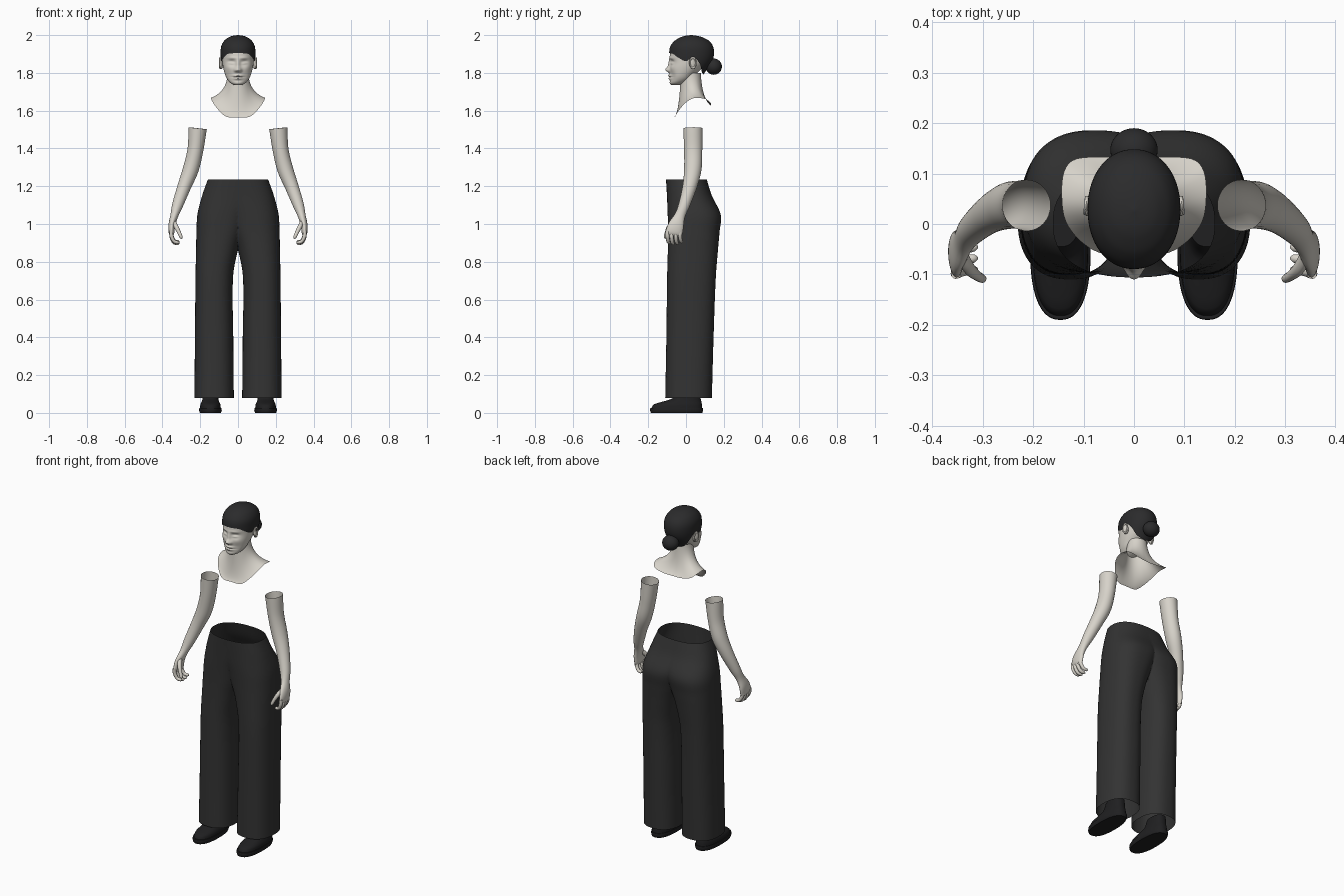
import bpy, bmesh, math
from mathutils import Vector

cube = bpy.data.objects.get("Cube")
if cube:
    bpy.data.objects.remove(cube, do_unlink=True)


def material(name, rgb):
    m = bpy.data.materials.new(name)
    m.use_nodes = True
    m.diffuse_color = (*rgb, 1)
    bsdf = next(n for n in m.node_tree.nodes if n.type == 'BSDF_PRINCIPLED')
    bsdf.inputs["Base Color"].default_value = (*rgb, 1)
    return m


SKIN = material("pale skin", (0.68, 0.65, 0.59))
HAIR = material("dark hair", (0.024, 0.024, 0.025))
CLOTH = material("charcoal cloth", (0.033, 0.033, 0.033))
LEATHER = material("black leather", (0.014, 0.014, 0.015))


def spline(keys, t):
    """Smooth interpolation of rows (t, values...)."""
    t = min(max(t, keys[0][0]), keys[-1][0])
    i = 0
    while i < len(keys) - 2 and t > keys[i + 1][0]:
        i += 1
    a, b = keys[i], keys[i + 1]
    p, q = keys[max(i - 1, 0)], keys[min(i + 2, len(keys) - 1)]
    h = b[0] - a[0]
    s = (t - a[0]) / h
    out = []
    for k in range(1, len(a)):
        m0 = (b[k] - p[k]) / (b[0] - p[0]) * h
        m1 = (q[k] - a[k]) / (q[0] - a[0]) * h
        out.append((2*s**3 - 3*s*s + 1)*a[k] + (s**3 - 2*s*s + s)*m0
                   + (3*s*s - 2*s**3)*b[k] + (s**3 - s*s)*m1)
    return out


def skin_rings(name, rings, mat, caps=(False, False), mirror=False, cut=False, angle=50):
    """Join closed rings of points into one smooth surface."""
    bm = bmesh.new()
    vs = [[bm.verts.new(p) for p in r] for r in rings]
    n = len(vs[0])
    for a, b in zip(vs, vs[1:]):
        for i in range(n):
            bm.faces.new((a[i], a[(i + 1) % n], b[(i + 1) % n], b[i]))
    if caps[0]:
        bm.faces.new(vs[0])
    if caps[1]:
        bm.faces.new(vs[-1])
    bmesh.ops.recalc_face_normals(bm, faces=bm.faces[:])
    if cut:  # keep only the half with positive x
        bmesh.ops.bisect_plane(bm, geom=bm.verts[:] + bm.edges[:] + bm.faces[:], dist=1e-5,
                               plane_co=(0, 0, 0), plane_no=(1, 0, 0), clear_inner=True)
    me = bpy.data.meshes.new(name)
    bm.to_mesh(me)
    bm.free()
    me.materials.append(mat)
    ob = bpy.data.objects.new(name, me)
    bpy.context.collection.objects.link(ob)
    finish(ob, mirror, angle)
    return ob


def finish(ob, mirror=False, angle=50):
    bpy.ops.object.select_all(action='DESELECT')
    ob.select_set(True)
    bpy.context.view_layer.objects.active = ob
    bpy.ops.object.shade_smooth_by_angle(angle=math.radians(angle))
    if mirror:
        mod = ob.modifiers.new("Mirror", 'MIRROR')
        mod.merge_threshold = 0.0005


def oval(z, cx, rx, front, back, a, power):
    """Point on a rounded oval; angle 0 is the front."""
    s, c = math.sin(a), math.cos(a)
    bend = lambda v: math.copysign(abs(v) ** (2 / power), v)
    return Vector((cx + rx * bend(s), (front + back) / 2 - (back - front) / 2 * bend(c), z))


def loft(name, keys, mat, rows=30, seg=64, power=2.4, **kw):
    """Stack ovals given as rows (z, cx, rx, front, back)."""
    rings = []
    for j in range(rows + 1):
        z = keys[0][0] + (keys[-1][0] - keys[0][0]) * j / rows
        v = spline(keys, z)
        rings.append([oval(z, *v, math.tau * (i + .5) / seg, power) for i in range(seg)])
    return skin_rings(name, rings, mat, **kw)


def tube(name, path, mat, rows=16, seg=20, **kw):
    """Sweep an oval along rows (t, x, y, z, r_side, r_depth)."""
    rings = []
    for j in range(rows + 1):
        t = path[0][0] + (path[-1][0] - path[0][0]) * j / rows
        *p, r1, r2 = spline(path, t)
        d = (Vector(spline(path, t + .02)[:3]) - Vector(spline(path, t - .02)[:3])).normalized()
        u = (Vector((0, 1, 0)) - d * d.y).normalized()
        v = d.cross(u)
        rings.append([Vector(p) + v * r1 * math.sin(math.tau * i / seg)
                      + u * r2 * math.cos(math.tau * i / seg) for i in range(seg)])
    return skin_rings(name, rings, mat, mirror=True, **kw)


def ball(name, loc, scale, mat, rot=(0, 0, 0), mirror=False):
    bpy.ops.mesh.primitive_uv_sphere_add(segments=32, ring_count=20, location=loc, rotation=rot)
    ob = bpy.context.object
    ob.name = name
    ob.scale = scale
    bpy.ops.object.transform_apply(location=True, rotation=True, scale=True)
    ob.data.materials.append(mat)
    finish(ob, mirror)
    return ob


# Trousers: one leg and half the hips, cut at the middle and mirrored
legs = [(z, (o + i) / 2, (o - i) / 2, f, b) for z, o, i, f, b in (
    (.08, .231, .022, -.11, .137), (.4, .228, .025, -.104, .146), (.72, .225, .026, -.1, .158),
    (.87, .222, -.002, -.096, .17), (.96, .22, -.035, -.095, .178), (1.05, .215, -.075, -.097, .184),
    (1.15, .19, -.14, -.101, .137), (1.235, .16, -.16, -.106, .11))]
loft("trousers", legs, CLOTH, rows=60, mirror=True, cut=True)

# Shoes
loft("shoe_sole", [(0, .146, .056, -.186, .086), (.012, .146, .06, -.19, .09),
                   (.026, .146, .059, -.189, .089)], LEATHER, rows=4,
     caps=(True, True), mirror=True, angle=35)
loft("shoe_upper", [(.026, .146, .055, -.182, .085), (.045, .146, .053, -.17, .084),
                    (.058, .146, .047, -.13, .082), (.075, .146, .042, -.075, .078),
                    (.12, .146, .038, -.045, .075)], LEATHER, rows=14, caps=(False, True), mirror=True)

# Arms with open tops, running down to the palm
tube("arm", [(0, .213, .037, 1.507, .048, .051), (1, .226, .038, 1.39, .042, .048),
             (2, .25, .036, 1.29, .042, .046), (3, .284, .02, 1.2, .036, .038),
             (4, .32, -.01, 1.1, .029, .03), (4.6, .337, -.032, 1.045, .021, .028),
             (5.2, .35, -.052, .995, .018, .041), (5.8, .352, -.064, .95, .014, .044),
             (6, .351, -.066, .938, .006, .035)], SKIN, rows=48, seg=32, caps=(False, True))
for k, name in enumerate(("index", "middle", "ring", "little")):
    y = -.098 + .022 * k
    drop = (.006, 0, .002, .01)[k]
    tube(name + "_finger", [(0, .353, y, .965, .01, .011), (1, .352, y, .93 + drop, .0105, .0105),
                            (2, .338, y + .004, .902 + drop, .009, .0095),
                            (3, .316, y + .008, .896 + drop, .008, .008),
                            (3.2, .31, y + .008, .897 + drop, .003, .003)], SKIN, seg=12, caps=(True, True))
tube("thumb", [(0, .343, -.06, 1.015, .012, .014), (1, .327, -.088, .985, .012, .013),
               (2, .312, -.102, .955, .01, .01), (3, .3, -.109, .928, .008, .008),
               (3.2, .298, -.11, .923, .003, .003)], SKIN, seg=12, caps=(True, True))

# Neck flaring into the scooped collar piece
rim = [(0, 0, -.062, 1.565), (25, .062, -.059, 1.568), (50, .105, -.035, 1.605),
       (72, .134, .002, 1.645), (95, .143, .045, 1.667), (118, .14, .1, 1.662),
       (138, .118, .128, 1.645), (160, .06, .133, 1.631), (180, 0, .13, 1.628)]
rings = []
for j in range(25):
    t = j / 24
    ring = []
    for i in range(72):
        deg = 5 * i
        x, y, z = spline(rim, min(deg, 360 - deg))
        end = Vector((x if deg <= 180 else -x, y, z))
        top = oval(1.8, 0, .055, -.028, .078, math.radians(deg), 2)
        knee = oval(z + .032, 0, .059, -.034, .086, math.radians(deg), 2)
        ring.append(top * (1 - t) ** 2 + knee * 2 * t * (1 - t) + end * t * t)
    rings.append(ring)
skin_rings("neck_and_collar", rings, SKIN)

# Head: lofted skull and jaw, with the face shaped by soft bumps
skull = [(1.735, 0, .018, -.076, -.035), (1.745, 0, .038, -.082, -.01), (1.765, 0, .056, -.084, .025),
         (1.79, 0, .068, -.085, .05), (1.83, 0, .079, -.085, .09), (1.87, 0, .084, -.085, .12),
         (1.91, 0, .085, -.083, .13), (1.95, 0, .073, -.065, .115), (1.98, 0, .04, -.02, .07)]
bumps = [(0, 1.845, .008, .02, .01), (0, 1.817, .012, .01, .02), (.012, 1.813, .006, .006, .006),
         (.034, 1.856, .015, .011, -.011), (.034, 1.851, .011, .005, .007), (.03, 1.878, .018, .006, .004),
         (0, 1.785, .017, .005, .01), (0, 1.77, .015, .005, .009), (0, 1.778, .02, .002, -.004),
         (0, 1.745, .018, .008, .004), (.05, 1.825, .016, .014, .004), (.04, 1.785, .014, .016, -.004)]
head = loft("head", skull, SKIN, rows=110, seg=150, power=2.15, caps=(True, True), angle=80)
for v in head.data.vertices:
    cy = sum(spline(skull, v.co.z)[2:]) / 2
    if v.co.y < cy:
        push = sum(amp * math.exp(-((abs(v.co.x) - bx) / sx) ** 2 / 2 - ((v.co.z - bz) / sz) ** 2 / 2)
                   for bx, bz, sx, sz, amp in bumps)
        v.co.y -= push * min(1, (cy - v.co.y) / .04)

# Ears with a raised rim
ball("ear", (.089, .034, 1.85), (.009, .018, .031), SKIN, (.2, 0, .3), mirror=True)
bpy.ops.mesh.primitive_torus_add(location=(.095, .037, 1.853), rotation=(.2, math.pi / 2, .3),
                                 major_radius=.02, minor_radius=.004, major_segments=32, minor_segments=8)
ear_rim = bpy.context.object
ear_rim.name = "ear_rim"
ear_rim.scale = (1.35, .8, 1)
bpy.ops.object.transform_apply(location=True, rotation=True, scale=True)
ear_rim.data.materials.append(SKIN)
finish(ear_rim, True)

# Hair: combed-back cap that ends at a hairline
hairline = [(0, 1.905), (35, 1.9), (58, 1.878), (78, 1.862), (95, 1.882), (115, 1.85), (140, 1.805), (180, 1.788)]
cap = [(1.78, 0, .058, -.04, .085), (1.82, 0, .08, -.07, .112), (1.86, 0, .0885, -.087, .138),
       (1.9, 0, .092, -.0895, .148), (1.94, 0, .089, -.083, .143), (1.97, 0, .073, -.06, .122),
       (1.988, 0, .05, -.03, .088), (1.996, 0, .029, -.005, .06), (2, 0, .003, .024, .03)]
rings = []
for j in range(41):
    ring = []
    for i in range(120):
        deg = 3 * i
        low = spline(hairline, min(deg, 360 - deg))[0]
        z = low + (2 - low) * math.sin(math.pi / 2 * j / 40)
        ring.append(oval(z, *spline(cap, z), math.radians(deg), 2.1))
    rings.append(ring)
skin_rings("hair", rings, HAIR, caps=(False, True))
ball("hair_bun", (0, .147, 1.833), (.047, .043, .043), HAIR)
